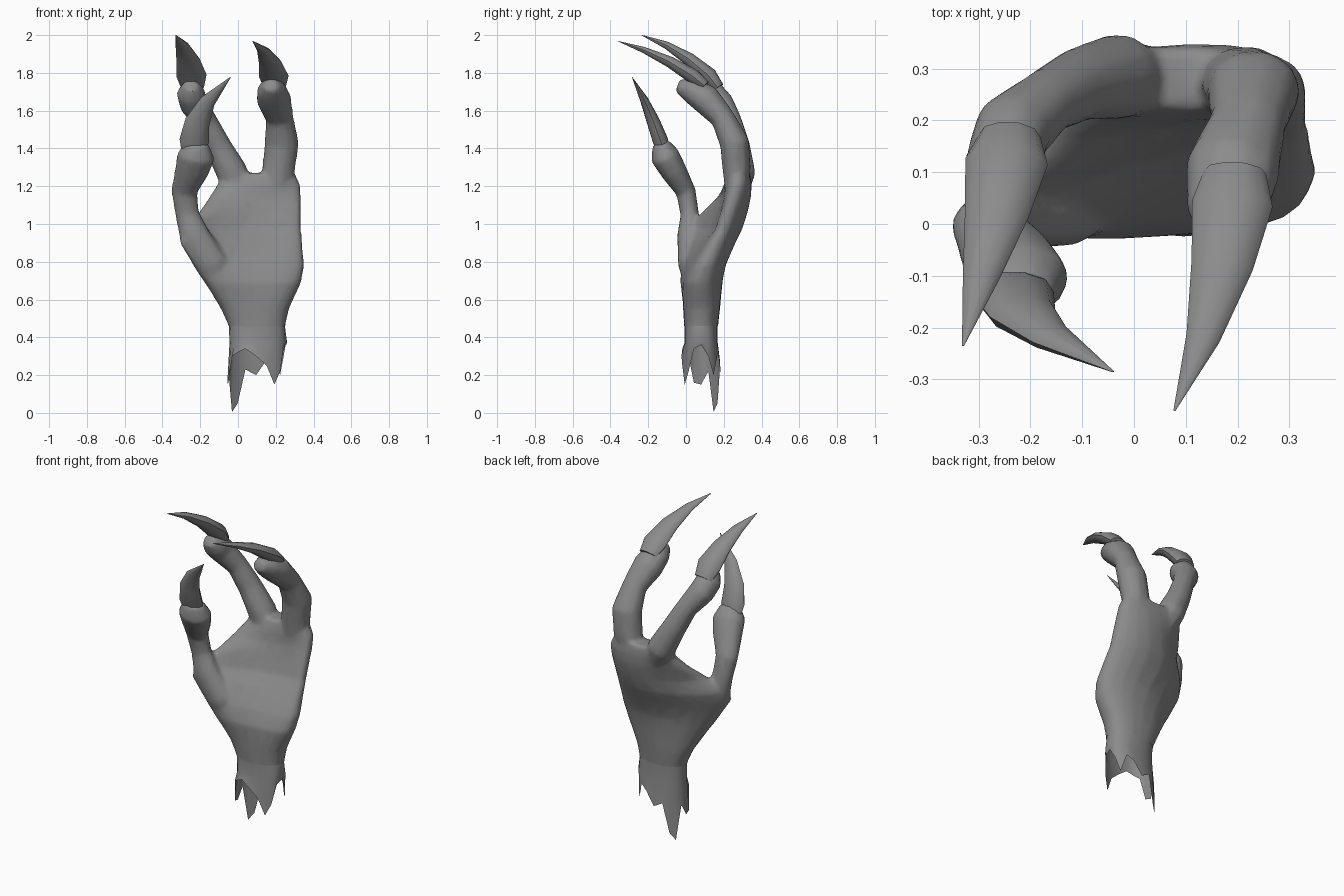
import bpy, bmesh, math
from mathutils import Vector

if "Cube" in bpy.data.objects:
    bpy.data.objects.remove(bpy.data.objects["Cube"])

grey = bpy.data.materials.new("bone grey")
grey.diffuse_color = (0.26, 0.26, 0.26, 1)
grey.use_nodes = True
grey.node_tree.nodes["Principled BSDF"].inputs["Base Color"].default_value = grey.diffuse_color
N = 20  # sides of the palm and wrist


def make(name, rings, cap_start=True, cap_end=True):
    """Loft a skin through rings of equal length."""
    bm = bmesh.new()
    loops = [[bm.verts.new(p) for p in r] for r in rings]
    n = len(rings[0])
    for a, b in zip(loops, loops[1:]):
        for i in range(n):
            j = (i + 1) % n
            bm.faces.new((a[i], a[j], b[j], b[i]))
    if cap_start:
        bm.faces.new(loops[0][::-1])
    if cap_end:
        bm.faces.new(loops[-1])
    bmesh.ops.remove_doubles(bm, verts=bm.verts, dist=1e-5)
    if cap_start and cap_end:
        bmesh.ops.recalc_face_normals(bm, faces=bm.faces)
    me = bpy.data.meshes.new(name)
    bm.to_mesh(me)
    bm.free()
    me.materials.append(grey)
    ob = bpy.data.objects.new(name, me)
    bpy.context.collection.objects.link(ob)
    return ob


def tube(name, path, flat=1.0, sides=10):
    """Round limb along points of (x, y, z, radius); flat squashes its depth."""
    pts = [Vector(p[:3]) for p in path]
    rings = []
    for k, p in enumerate(pts):
        t = (pts[min(k + 1, len(pts) - 1)] - pts[max(k - 1, 0)]).normalized()
        side = (Vector((1, 0, 0)) - t * t.x).normalized()
        up = t.cross(side)
        r = max(path[k][3], 0.002)
        rings.append([p + r * (side * math.cos(a) + flat * up * math.sin(a))
                      for a in (2 * math.pi * i / sides for i in range(sides))])
    return make(name, rings)


def section(z, x0, x1, yl, yr, depth, bow):
    """Boxy palm outline at one height, tilted from yl to yr, bowed backwards."""
    ring = []
    for i in range(N):
        a = 2 * math.pi * i / N
        u, v = (math.copysign(abs(f(a)) ** .85, f(a)) for f in (math.cos, math.sin))
        y = yl + (yr - yl) * (u + 1) / 2 + bow * (1 - u * u) + depth * v
        ring.append(Vector(((x0 + x1) / 2 + (x1 - x0) / 2 * u, y, z)))
    return ring


# Palm: wrist, heel, hollow, knuckles
palm = make("palm", [
    section(.36, -.045, .26, .08, .08, .09, 0),
    section(.46, -.05, .25, .08, .08, .09, 0),
    section(.55, -.09, .27, .075, .08, .098, .005),
    section(.69, -.175, .335, .035, .075, .108, .03),
    section(.78, -.235, .352, .015, .1, .1, .048),
    section(.90, -.31, .342, -.01, .155, .09, .085),
    section(.97, -.31, .335, .015, .19, .08, .1),
    section(1.06, -.21, .335, .10, .22, .078, .08),
    section(1.14, -.155, .335, .195, .25, .075, .045),
    section(1.21, -.11, .33, .26, .27, .073, .01),
    section(1.27, -.08, .3, .285, .275, .06, 0)])

# Fingers, and thumb with its fleshy root
limbs = [
    tube("index_finger", [(.02, .27, 1.16, .06), (-.03, .285, 1.27, .085),
                          (-.105, .27, 1.41, .072), (-.17, .235, 1.54, .064),
                          (-.235, .18, 1.635, .077), (-.25, .125, 1.695, .077),
                          (-.25, .07, 1.735, .04)]),
    tube("outer_finger", [(.2, .265, 1.12, .06), (.215, .268, 1.29, .088),
                          (.232, .257, 1.43, .092), (.22, .195, 1.56, .075),
                          (.19, .105, 1.66, .094), (.178, .025, 1.71, .08),
                          (.175, -.045, 1.733, .04)], .88),
    tube("thumb", [(-.06, .06, .62, .06), (-.14, .025, .79, .09),
                   (-.232, .015, .94, .082), (-.268, .02, 1.05, .065),
                   (-.285, -.0, 1.17, .07), (-.245, -.065, 1.28, .092),
                   (-.222, -.112, 1.36, .102), (-.215, -.135, 1.43, .06)], .78)]

# Fuse the limbs with the palm, soften the joins, thin the mesh
for limb in limbs:
    mod = palm.modifiers.new("fuse", 'BOOLEAN')
    mod.operation = 'UNION'
    mod.solver = 'EXACT'
    mod.object = limb
mod = palm.modifiers.new("skin", 'REMESH')
mod.mode = 'VOXEL'
mod.voxel_size = .012
mod = palm.modifiers.new("soften", 'SMOOTH')
mod.factor = .5
mod.iterations = 9
mod = palm.modifiers.new("thin", 'DECIMATE')
mod.ratio = .15
bpy.context.view_layer.update()
dg = bpy.context.evaluated_depsgraph_get()
fused = bpy.data.meshes.new_from_object(palm.evaluated_get(dg))
palm.modifiers.clear()
palm.data = fused
for limb in limbs:
    bpy.data.objects.remove(limb)
fused.materials.clear()
fused.materials.append(grey)

# Cut the wrist end open
bm = bmesh.new()
bm.from_mesh(fused)
bmesh.ops.bisect_plane(bm, geom=bm.verts[:] + bm.edges[:] + bm.faces[:],
                       plane_co=(0, 0, .46), plane_no=(0, 0, 1), clear_inner=True)
bm.to_mesh(fused)
bm.free()

# Torn, hollow wrist with a ragged lower edge
ragged = [.36, .3, .2, .31, .28, .2, .23, .05, .005, .22,
          .15, .16, .3, .32, .34, .3, .25, .15, .22, .34]
collar = section(.37, -.045, .26, .08, .08, .088, 0)
edge = [Vector((p.x - .012, .08 + (p.y - .08) * 1.18, z)) for p, z in zip(collar, ragged)]
wrist = make("torn_wrist", [edge, collar, section(.462, -.048, .248, .08, .08, .088, 0)],
             False, False)

# Claws
claws = [
    tube("index_claw", [(-.24, .17, 1.72, .06), (-.246, .12, 1.785, .08),
                        (-.265, .02, 1.87, .062), (-.295, -.1, 1.945, .036),
                        (-.33, -.235, 2.0, 0)], .58),
    tube("outer_claw", [(.195, .1, 1.73, .06), (.19, .04, 1.78, .078),
                        (.17, -.08, 1.855, .06), (.133, -.22, 1.92, .033),
                        (.078, -.36, 1.968, 0)], .52),
    tube("thumb_claw", [(-.24, -.115, 1.38, .06), (-.232, -.135, 1.44, .078),
                        (-.215, -.172, 1.54, .066), (-.16, -.218, 1.65, .042),
                        (-.04, -.285, 1.777, 0)], .55)]

# Smooth shading with crisp rims
for ob in [palm, wrist] + claws:
    bpy.ops.object.select_all(action='DESELECT')
    ob.select_set(True)
    bpy.context.view_layer.objects.active = ob
    bpy.ops.object.shade_smooth_by_angle(angle=math.radians(50))
